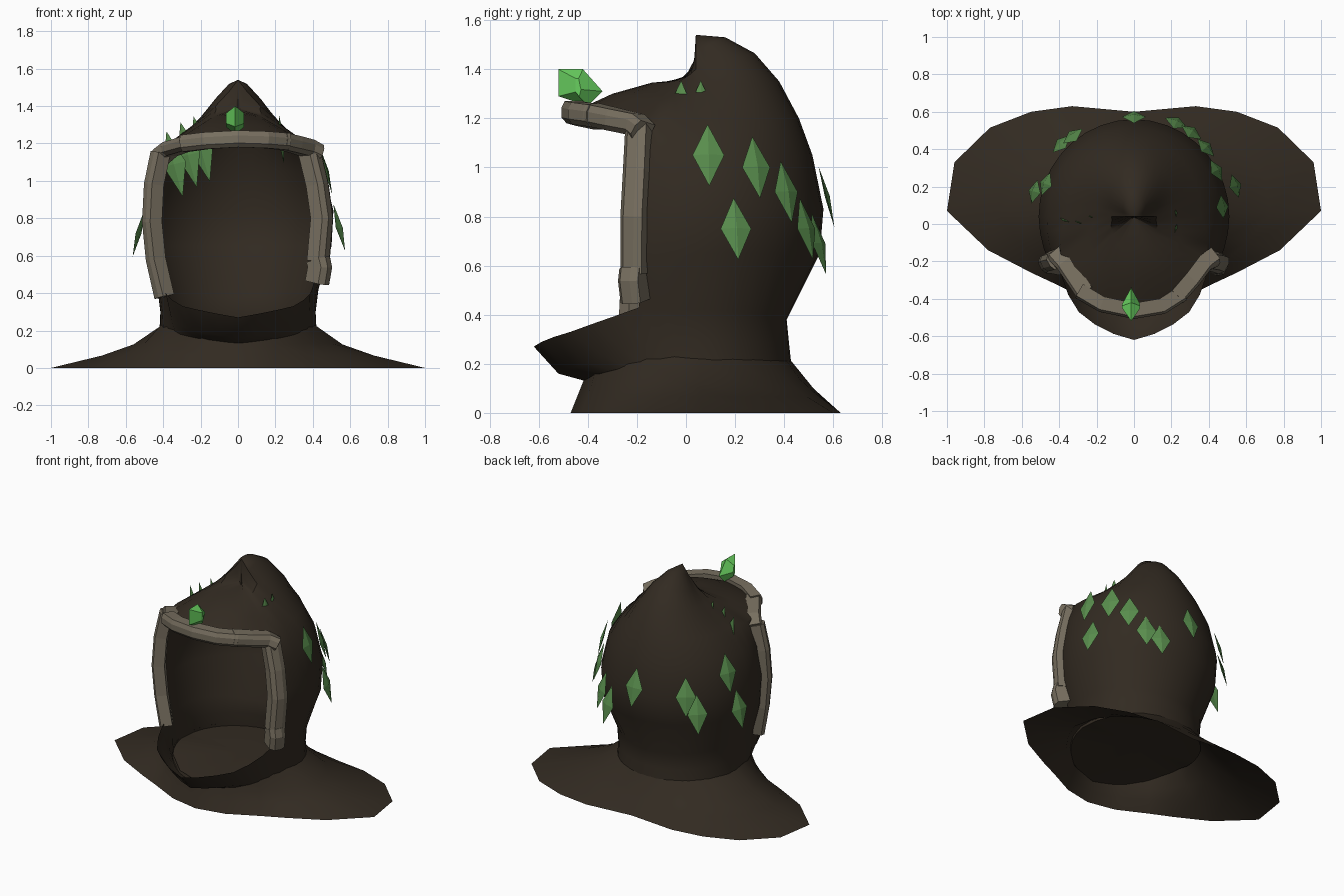
import bpy, bmesh, math
from mathutils import Vector

if "Cube" in bpy.data.objects:
    bpy.data.objects.remove(bpy.data.objects["Cube"])

C = Vector((0, 0.04, 0))          # vertical axis of the hood


def material(name, rgb):
    m = bpy.data.materials.new(name)
    m.diffuse_color = (*rgb, 1)
    m.use_nodes = True
    m.node_tree.nodes["Principled BSDF"].inputs["Base Color"].default_value = m.diffuse_color
    return m


CLOTH = material("dark brown cloth", (0.032, 0.0235, 0.0155))
WOOD = material("grey bark", (0.185, 0.158, 0.115))
LEAF = material("leaf green", (0.10, 0.27, 0.075))
BUD = material("bright green", (0.14, 0.63, 0.115))


def make(name, verts, faces, mat, smooth=False):
    me = bpy.data.meshes.new(name)
    me.from_pydata([tuple(v) for v in verts], [], faces)
    bm = bmesh.new()
    bm.from_mesh(me)
    bmesh.ops.remove_doubles(bm, verts=bm.verts, dist=1e-5)
    bmesh.ops.recalc_face_normals(bm, faces=bm.faces)
    bm.to_mesh(me)
    bm.free()
    me.materials.append(mat)
    ob = bpy.data.objects.new(name, me)
    bpy.context.collection.objects.link(ob)
    if smooth:
        bpy.ops.object.select_all(action='DESELECT')
        ob.select_set(True)
        bpy.context.view_layer.objects.active = ob
        bpy.ops.object.shade_smooth_by_angle(angle=math.radians(40))
    return ob


# Hood: (radius, height) profiles at a few compass angles, 0 = front, 180 = back
PROFILES = {
    0: [(0, 1.54), (.003, 1.36), (.18, 1.345), (.34, 1.30), (.47, 1.24), (.5, 1), (.5, .8), (.5, .6),
        (.66, .27), (.56, .16), (.45, .13)],
    30: [(0, 1.54), (.006, 1.365), (.17, 1.345), (.34, 1.29), (.47, 1.22), (.5, 1), (.5, .8), (.5, .6),
         (.59, .33), (.51, .20), (.45, .16)],
    60: [(0, 1.54), (.015, 1.39), (.14, 1.35), (.29, 1.27), (.45, 1.18), (.49, 1), (.515, .8), (.50, .6),
         (.46, .43), (.44, .29), (.43, .20)],
    80: [(0, 1.54), (.03, 1.44), (.12, 1.38), (.22, 1.31), (.39, 1.19), (.47, 1.03), (.51, .83), (.50, .63),
         (.435, .42), (.42, .3), (.42, .21)],
    90: [(0, 1.54), (.05, 1.475), (.12, 1.40), (.20, 1.33), (.36, 1.19), (.46, 1.05), (.51, .84), (.50, .65),
         (.43, .42), (.415, .3), (.42, .2)],
    180: [(0, 1.54), (.12, 1.53), (.24, 1.465), (.34, 1.35), (.42, 1.20), (.475, 1.05), (.52, .83), (.505, .65),
          (.37, .38), (.38, .28), (.39, .19)],
}
KEYS = sorted(PROFILES)
N = 36


def polar(deg, r, z):
    a = math.radians(deg)
    return C + Vector((r * math.sin(a), -r * math.cos(a), z))


def profile(deg):
    a = min(deg, 360 - deg)
    for k0, k1 in zip(KEYS, KEYS[1:]):
        if a <= k1:
            t = (a - k0) / (k1 - k0)
            t = t * t * (3 - 2 * t) if k1 == 180 else t
            return [(p[0] + (q[0] - p[0]) * t, p[1] + (q[1] - p[1]) * t)
                    for p, q in zip(PROFILES[k0], PROFILES[k1])]


def build_hood():
    rows = len(PROFILES[0])
    verts = [polar(i * 10, *rz) for i in range(N) for rz in profile(i * 10)]
    faces = []
    for i in range(N):
        mid = min(i * 10 + 5, 355 - i * 10)
        for j in range(rows - 1):
            if mid < 60 and 4 <= j < 8:      # face opening
                continue
            k = (i + 1) % N
            faces.append((i * rows + j, i * rows + j + 1, k * rows + j + 1, k * rows + j))
    make("hood", verts, faces, CLOTH, True)
    # floor closing the neck
    ring = [polar(i * 10, *profile(i * 10)[-1]) for i in range(N)]
    make("neck_floor", ring + [Vector((0, 0.04, 0.2))],
         [(i, (i + 1) % N, N) for i in range(N)], CLOTH, True)


build_hood()

# Shoulder cape: from the neck out to the hem
HEM = [(0, -.47), (.2, -.43), (.4, -.33), (.55, -.26), (.78, -.14), (1, .07),
       (.96, .33), (.77, .515), (.55, .6), (.33, .63), (0, .60)]
NECK_ANGLE = [0, 25, 50, 62, 78, 92, 112, 128, 145, 160, 180]


def build_cape():
    half = []
    for (x, y), deg in zip(HEM, NECK_ANGLE):
        r, z = profile(deg)[-1]
        z += .02
        top, hem = polar(deg, r, z), Vector((x, y, 0))
        col = []
        for t, sag in ((0, 1), (.24, .57), (.53, .3), (1, 0)):
            p = top.lerp(hem, t)
            w = min(1, abs(x) / .6)
            p.z = z * ((1 - t) * (1 - w) + sag * w)
            col.append(p)
        half.append(col)
    cols = half + [[Vector((-p.x, p.y, p.z)) for p in c] for c in half[-2:0:-1]]
    n = len(cols)
    faces = [(i * 4 + j, i * 4 + j + 1, (i + 1) % n * 4 + j + 1, (i + 1) % n * 4 + j)
             for i in range(n) for j in range(3)]
    make("shoulder_cape", [p for c in cols for p in c], faces, CLOTH, True)


build_cape()


# Bark frame around the opening: faceted bars swept along short paths
def bar(name, path, depth, width):
    section = [(-1, -1), (.7, -1), (1, -.4), (1, .5), (.5, 1), (-1, 1)]
    pts = [Vector(p) for p in path]
    verts, m = [], len(section)
    for i, p in enumerate(pts):
        t = (pts[min(i + 1, len(pts) - 1)] - pts[max(i - 1, 0)]).normalized()
        out = Vector((p.x, p.y - C.y, 0))
        out = (out - t * out.dot(t)).normalized()
        side = t.cross(out)
        verts += [p + out * (a * depth / 2) + side * (b * width / 2) for a, b in section]
    faces = [(i * m + j, i * m + (j + 1) % m, (i + 1) * m + (j + 1) % m, (i + 1) * m + j)
             for i in range(len(pts) - 1) for j in range(m)]
    faces += [tuple(range(m)), tuple(range(len(verts) - m, len(verts)))]
    make(name, verts, faces, WOOD)


bar("frame_left", [(-.42, -.19, 1.15), (-.455, -.20, .98), (-.465, -.21, .78), (-.445, -.21, .58), (-.40, -.22, .38)],
    .085, .09)
bar("frame_right", [(.385, -.19, 1.17), (.43, -.20, .98), (.455, -.21, .80), (.435, -.21, .57)], .095, .105)
bar("frame_right_foot", [(.435, -.215, .58), (.445, -.22, .54), (.43, -.21, .455)], .11, .10)
bar("frame_brow", [(-.29, -.36, 1.20), (-.17, -.43, 1.215), (0, -.465, 1.225), (.15, -.44, 1.22), (.26, -.37, 1.21)],
    .085, .09)
bar("frame_corner_left", [(-.42, -.16, 1.13), (-.37, -.21, 1.17), (-.26, -.37, 1.205)], .10, .075)
bar("frame_corner_right", [(.23, -.39, 1.215), (.31, -.30, 1.195), (.38, -.21, 1.175), (.43, -.18, 1.145)], .09, .09)


# Bud standing on the brow
def build_bud():
    outline = [(-.52, 1.40), (-.42, 1.40), (-.34, 1.31), (-.40, 1.25), (-.52, 1.29)]
    cy, cz = -.44, 1.325
    verts = [Vector((-.015, y, z)) for y, z in outline]
    for s in (-1, 1):
        verts += [Vector((-.015 + s * .048, cy + (y - cy) * .12, cz + (z - cz) * .5)) for y, z in outline]
    faces = []
    for o in (5, 10):
        faces += [(i, (i + 1) % 5, o + (i + 1) % 5, o + i) for i in range(5)]
        faces.append(tuple(range(o, o + 5)))
    make("brow_bud", verts, faces, BUD)


build_bud()


# Leaves: thin folded diamonds; they face outward unless told otherwise
def leaf(name, pos, w=.13, h=.26, tilt=.26, out=None, up=None):
    p = Vector(pos)
    out = Vector(out or (p.x, p.y - C.y, 0)).normalized()
    up = Vector(up or Vector((0, 0, 1)) - out * tilt).normalized()
    side = up.cross(out).normalized()
    n = side.cross(up)
    p = p + out * .012
    verts = [p + up * h * .5, p + side * w * .5, p - up * h * .5, p - side * w * .5,
             p + n * .014, p - n * .006]
    faces = [(i, (i + 1) % 4, c) for c in (4, 5) for i in range(4)]
    make(name, verts, faces, LEAF)


OUTER = [(.46, .09, 1.05), (.53, .20, .75), (.43, .28, 1.0), (.375, .40, .9), (.30, .48, .75),
         (.22, .53, .69), (0, .56, .88), (-.46, .21, .97), (-.52, .17, .72), (-.38, .42, .74), (-.32, .46, .86)]
for i, p in enumerate(OUTER):
    leaf(f"outer_leaf_{i + 1}", p)

# Leaves pushed through the crown, hanging inside with only their tips outside
INNER = [(-.335, .03, 1.09), (-.26, .02, 1.14), (-.19, .05, 1.17)]
for i, p in enumerate(INNER):
    leaf(f"inner_leaf_{i + 1}", p, .13, .36, out=(-.35, -1, 0), up=(-.25, 0, 1))
for i, y in enumerate((-.02, .06)):
    leaf(f"crown_leaf_{i + 1}", (.22, y, 1.225), .12, .26, .1)
